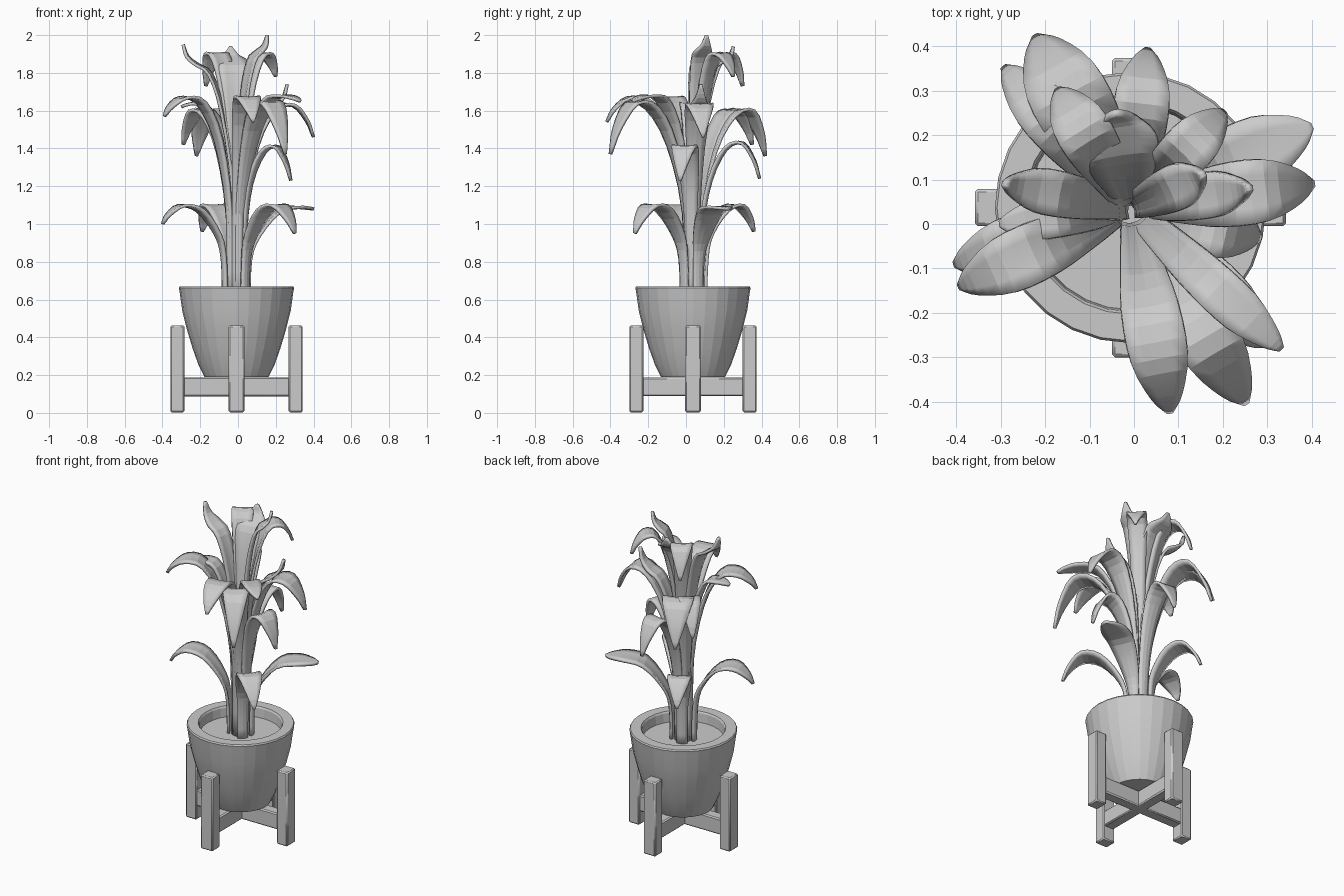
import bpy, bmesh, math
from mathutils import Vector

if "Cube" in bpy.data.objects:
    bpy.data.objects.remove(bpy.data.objects["Cube"])

CX, CY = -0.008, 0.037


def make(name, bm):
    bmesh.ops.recalc_face_normals(bm, faces=bm.faces)
    me = bpy.data.meshes.new(name)
    bm.to_mesh(me)
    bm.free()
    ob = bpy.data.objects.new(name, me)
    bpy.context.collection.objects.link(ob)
    return ob


def lathe(name, profile, n=28):
    bm = bmesh.new()
    rings = [[bm.verts.new((CX + r * math.cos(2 * math.pi * i / n),
                            CY + r * math.sin(2 * math.pi * i / n), z))
              for i in range(n)] for r, z in profile]
    for a, b in zip(rings, rings[1:]):
        for i in range(n):
            j = (i + 1) % n
            bm.faces.new((a[i], a[j], b[j], b[i]))
    bm.faces.new(rings[0])
    bm.faces.new(rings[-1])
    return make(name, bm)


def box(name, loc, size):
    bm = bmesh.new()
    bmesh.ops.create_cube(bm, size=1)
    bmesh.ops.scale(bm, vec=size, verts=bm.verts)
    bmesh.ops.translate(bm, vec=loc, verts=bm.verts)
    ob = make(name, bm)
    bev = ob.modifiers.new("Bevel", 'BEVEL')
    bev.width = 0.007
    bev.segments = 1
    return ob


def spline(pts, steps=3):
    # Catmull-Rom through tuples
    p = [Vector(q) for q in pts]
    p = [2 * p[0] - p[1]] + p + [2 * p[-1] - p[-2]]
    out = []
    for i in range(1, len(p) - 2):
        a, b, c, d = p[i - 1:i + 3]
        for k in range(steps):
            t = k / steps
            out.append(0.5 * (2 * b + (c - a) * t + (2 * a - 5 * b + 4 * c - d) * t * t
                              + (3 * b - a - 3 * c + d) * t ** 3))
    return out + [p[-2]]


def leaf(name, tip, peak, width, base_r):
    dx, dy = tip[0] - CX, tip[1] - CY
    R = math.hypot(dx, dy)
    d = Vector((dx / R, dy / R, 0))
    side = Vector((-d.y, d.x, 0))
    upright = tip[2] >= peak
    top = peak - (0.1 if upright else 0)
    h = top - 0.58
    # each row: radius, height, width
    rows = spline([(base_r, 0.58, 0.055),
                   (base_r * 1.1, 0.58 + 0.45 * h, 0.06),
                   (max(base_r * 1.3, 0.27 * R), top - 0.22 * h ** 0.5, 0.4 * width + 0.04),
                   (0.5 * R, top - 0.035, width),
                   (0.74 * R, top + (0.02 if upright else -0.005), width),
                   (0.92 * R, 0.5 * (top + tip[2]), width * 0.55),
                   (R, tip[2], 0.012)])
    bm = bmesh.new()
    grid = []
    for i, q in enumerate(rows):
        a, b = rows[max(i - 1, 0)], rows[min(i + 1, len(rows) - 1)]
        tr, tz = b[0] - a[0], b[1] - a[1]
        ln = math.hypot(tr, tz)
        nrm = (d * -tz + Vector((0, 0, tr))) / ln
        c = Vector((CX, CY, 0)) + d * q[0] + Vector((0, 0, q[1]))
        f = i / (len(rows) - 1)
        cup = 0.22 * (1 - f) - 0.05
        grid.append([bm.verts.new(c + side * (s * q[2] / 2) + nrm * (cup * q[2] * s * s))
                     for s in (-1, -0.5, 0, 0.5, 1)])
    for r0, r1 in zip(grid, grid[1:]):
        for k in range(4):
            bm.faces.new((r0[k], r0[k + 1], r1[k + 1], r1[k]))
    ob = make(name, bm)
    sol = ob.modifiers.new("Solidify", 'SOLIDIFY')
    sol.thickness = 0.016
    sol.offset = 0


# Pot and soil
lathe("pot", [(0.17, 0.19), (0.2, 0.25), (0.232, 0.34), (0.262, 0.44), (0.287, 0.54),
              (0.301, 0.64), (0.305, 0.662), (0.3, 0.67), (0.24, 0.67), (0.234, 0.66),
              (0.228, 0.58)])
lathe("soil", [(0.225, 0.56), (0.231, 0.605)])

# Stand: four legs and crossed beams
for i, (sx, sy) in enumerate([(1, 0), (-1, 0), (0, 1), (0, -1)]):
    size = (0.074, 0.084, 0.46) if sx else (0.084, 0.074, 0.46)
    box(f"stand_leg_{i + 1}", (CX + 0.313 * sx, CY + 0.3 * sy, 0.233), size)
box("stand_beam_x", (CX, CY, 0.138), (0.58, 0.07, 0.1))
box("stand_beam_y", (CX, CY, 0.138), (0.07, 0.57, 0.099))

# Leaves: tip position, peak height, width
lower = [((-0.40, -0.09, 1.00), 1.10, 0.13), ((0.30, -0.27, 0.95), 1.10, 0.13),
         ((0.40, 0.22, 1.08), 1.09, 0.15), ((-0.19, 0.36, 0.96), 1.10, 0.13)]
middle = [((-0.39, -0.14, 1.57), 1.67, 0.13), ((-0.30, 0.0, 1.62), 1.64, 0.09),
          ((-0.22, 0.42, 1.36), 1.60, 0.17), ((-0.29, 0.35, 1.42), 1.60, 0.12),
          ((0.40, 0.09, 1.46), 1.63, 0.14), ((0.26, 0.08, 1.74), 1.70, 0.10),
          ((0.08, -0.42, 1.54), 1.67, 0.13), ((0.25, -0.40, 1.37), 1.64, 0.14),
          ((0.33, -0.28, 1.65), 1.68, 0.10), ((0.28, -0.03, 1.23), 1.41, 0.13),
          ((0.03, 0.39, 1.24), 1.43, 0.12)]
upper = [((0.155, 0.11, 2.00), 1.99, 0.10), ((-0.29, 0.09, 1.95), 1.92, 0.10),
         ((-0.17, 0.30, 1.73), 1.90, 0.12), ((-0.04, 0.25, 1.94), 1.94, 0.16),
         ((0.20, 0.25, 1.78), 1.90, 0.11)]
for tier, group, r in (("lower", lower, 0.07), ("middle", middle, 0.045), ("upper", upper, 0.016)):
    for i, (tip, peak, w) in enumerate(group):
        leaf(f"{tier}_leaf_{i + 1}", tip, peak, w, r)

# Faceted look: only nearly flat edges are smoothed
bpy.ops.object.select_all(action='SELECT')
bpy.context.view_layer.objects.active = bpy.data.objects["pot"]
bpy.ops.object.shade_smooth_by_angle(angle=math.radians(8))
